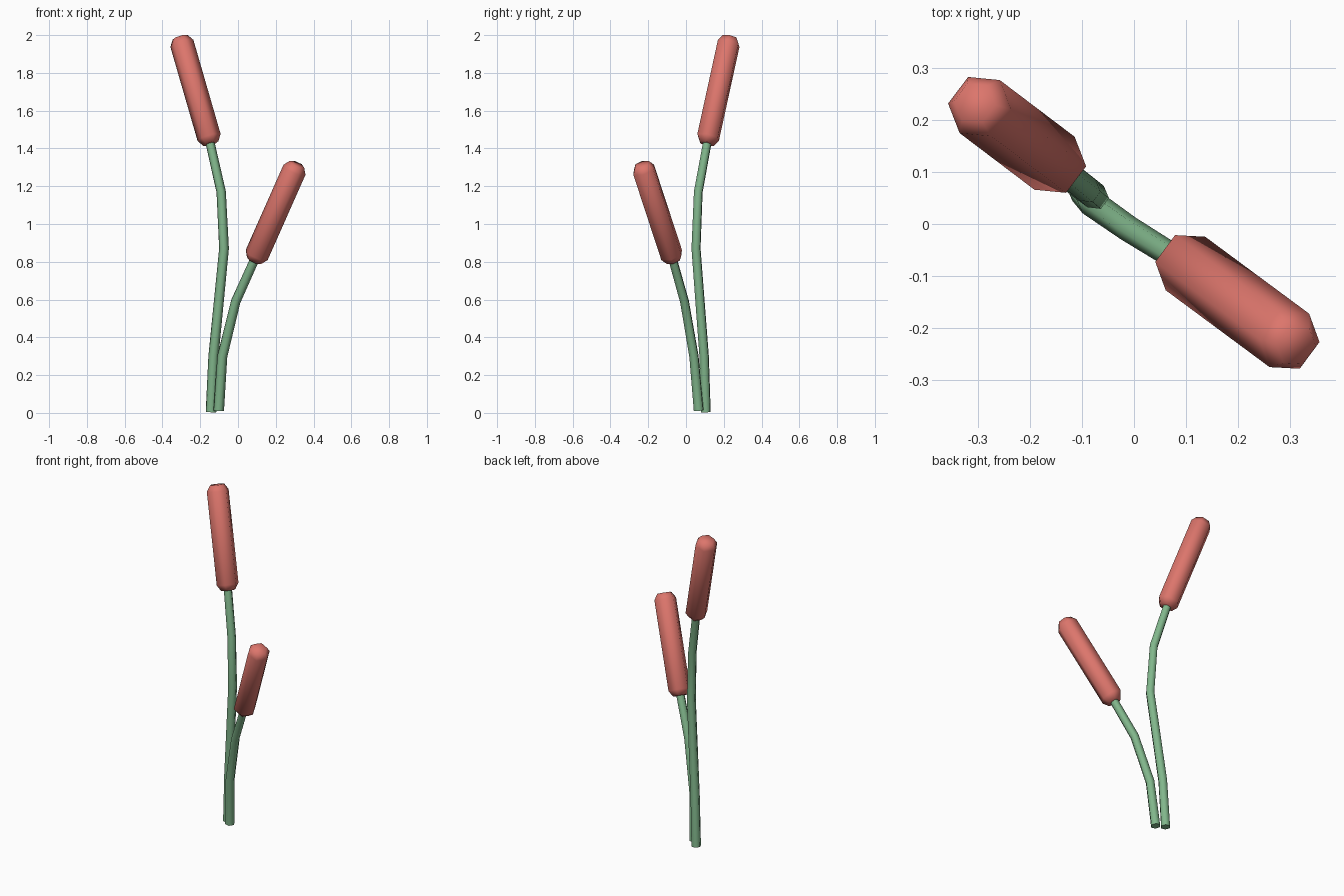
import bpy, bmesh, math
from mathutils import Vector

if "Cube" in bpy.data.objects:
    bpy.data.objects.remove(bpy.data.objects["Cube"])


def material(name, rgb):
    m = bpy.data.materials.new(name)
    m.diffuse_color = (*rgb, 1)
    m.use_nodes = True
    m.node_tree.nodes["Principled BSDF"].inputs["Base Color"].default_value = m.diffuse_color
    return m


GREEN = material("stem green", (0.22, 0.47, 0.26))
RED = material("seed head red", (0.72, 0.18, 0.15))


def tube(name, points, radii, side, mat, straight_axis=False, sides=6):
    """Six-sided capped tube through the points; 'side' points at a corner."""
    bm = bmesh.new()
    pts = [Vector(p) for p in points]
    rings = []
    for i, p in enumerate(pts):
        if straight_axis:
            t = pts[-1] - pts[0]
        else:
            t = Vector()
            if i > 0:
                t += (p - pts[i - 1]).normalized()
            if i < len(pts) - 1:
                t += (pts[i + 1] - p).normalized()
        t.normalize()
        u = (side - t * side.dot(t)).normalized()
        v = t.cross(u)
        ring = []
        for k in range(sides):
            a = 2 * math.pi * k / sides
            ring.append(bm.verts.new(p + radii[i] * (u * math.cos(a) + v * math.sin(a))))
        rings.append(ring)
    for a, b in zip(rings, rings[1:]):
        for k in range(sides):
            n = (k + 1) % sides
            bm.faces.new((a[k], a[n], b[n], b[k]))
    bm.faces.new(rings[0][::-1])
    bm.faces.new(rings[-1])
    me = bpy.data.meshes.new(name)
    bm.to_mesh(me)
    bm.free()
    me.materials.append(mat)
    ob = bpy.data.objects.new(name, me)
    bpy.context.collection.objects.link(ob)
    bpy.ops.object.select_all(action='DESELECT')
    ob.select_set(True)
    bpy.context.view_layer.objects.active = ob
    bpy.ops.object.shade_smooth_by_angle(angle=math.radians(66))
    return ob


def reed(name, path, low, high):
    """Bent stem plus a bevelled seed head between two ring centres."""
    low, high = Vector(low), Vector(high)
    axis = (high - low).normalized()
    side = axis.cross(Vector((0, 0, 1))).normalized()
    n = len(path)
    # stem, tucked into the head
    path = path + [tuple(low + axis * 0.02)]
    radii = [0.028 - 0.004 * i / n for i in range(n + 1)]
    tube(name + "_stem", path, radii, side, GREEN)
    # head with bevelled ends
    c = 0.034
    tube(name + "_seed_head", [low - axis * c, low, high, high + axis * c],
         [0.042, 0.064, 0.064, 0.042], side, RED, straight_axis=True)


# tall reed leaning back left
reed("tall_reed",
     [(-0.143, 0.105, 0.004), (-0.130, 0.096, 0.30), (-0.074, 0.053, 0.87),
      (-0.089, 0.065, 1.17)],
     (-0.153, 0.117, 1.458), (-0.297, 0.226, 1.956))

# short reed leaning front right
reed("short_reed",
     [(-0.102, 0.067, 0.012), (-0.083, 0.042, 0.30), (-0.012, -0.008, 0.59)],
     (0.099, -0.076, 0.836), (0.299, -0.224, 1.287))
